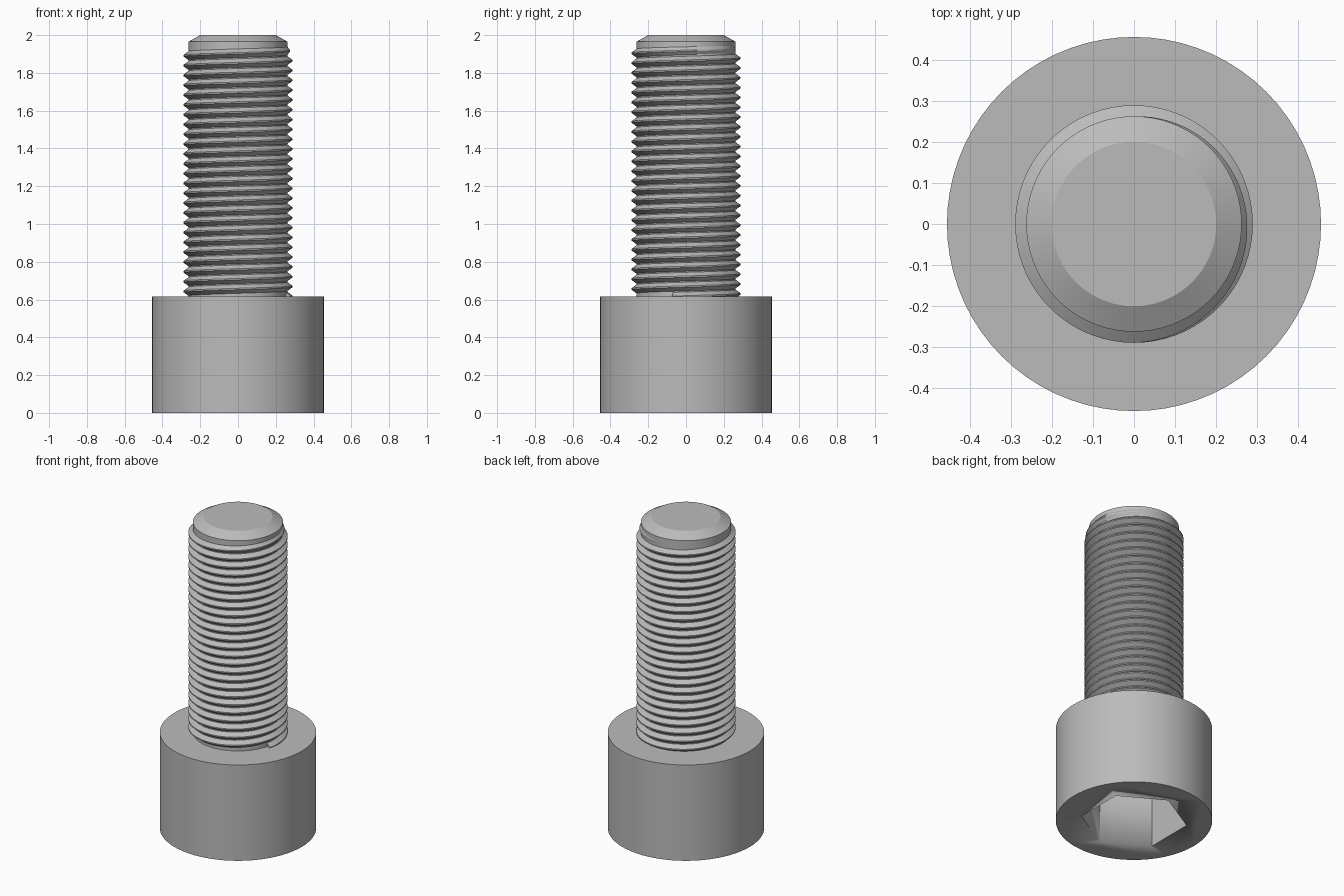
import bpy, bmesh, math
from math import cos, sin, pi

default = bpy.data.objects.get("Cube")
if default:
    bpy.data.objects.remove(default, do_unlink=True)

steel = bpy.data.materials.new("grey_steel")
steel.use_nodes = True
GREY = (0.5, 0.5, 0.5, 1)
steel.diffuse_color = GREY
steel.node_tree.nodes["Principled BSDF"].inputs["Base Color"].default_value = GREY

SEG = 72
HEAD_R, HEAD_H = 0.455, 0.615
CORE_R, CREST_R = 0.262, 0.289
PITCH, THREAD_END = 0.052, 1.93


def finish(bm, name):
    bmesh.ops.recalc_face_normals(bm, faces=bm.faces)
    mesh = bpy.data.meshes.new(name)
    bm.to_mesh(mesh)
    bm.free()
    obj = bpy.data.objects.new(name, mesh)
    bpy.context.collection.objects.link(obj)
    mesh.materials.append(steel)
    bpy.ops.object.select_all(action="DESELECT")
    obj.select_set(True)
    bpy.context.view_layer.objects.active = obj
    bpy.ops.object.shade_smooth_by_angle(angle=math.radians(20))
    return obj


def ring(bm, radius, z, n, turn=0.0):
    return [bm.verts.new((radius * cos(turn + 2 * pi * i / n),
                          radius * sin(turn + 2 * pi * i / n), z)) for i in range(n)]


def bridge(bm, a, b):
    for i in range(len(a)):
        j = (i + 1) % len(a)
        bm.faces.new((a[i], a[j], b[j], b[i]))


def prism(name, profile, n, turn=0.0):
    """Stack of rings closed at both ends."""
    bm = bmesh.new()
    rings = [ring(bm, r, z, n, turn) for r, z in profile]
    for a, b in zip(rings, rings[1:]):
        bridge(bm, a, b)
    bm.faces.new(rings[0])
    bm.faces.new(rings[-1])
    return finish(bm, name)


# Head with a hexagonal socket cut into its underside
head = prism("head", [(HEAD_R, 0), (HEAD_R, HEAD_H)], SEG)
cutter = prism("socket_cutter", [(0.31, -0.1), (0.31, 0.36)], 6, pi / 6)
cut = head.modifiers.new("socket", "BOOLEAN")
cut.object = cutter
cut.operation = "DIFFERENCE"
cut.solver = "EXACT"
bpy.context.view_layer.objects.active = head
bpy.ops.object.modifier_apply(modifier=cut.name)
bpy.data.objects.remove(cutter, do_unlink=True)

# Shank core with a chamfered tip
prism("shank", [(CORE_R, HEAD_H - 0.02), (CORE_R, 1.965), (0.2, 2.0)], SEG)

# Right-handed thread ridge, swept up the shank and fading out at the tip
bm = bmesh.new()
steps = round((THREAD_END - HEAD_H) / PITCH * SEG)
fade = SEG // 2
sections = []
for i in range(steps + 1):
    angle = pi / 2 - 2 * pi * (steps - i) / SEG
    z = THREAD_END - PITCH * (steps - i) / SEG
    grow = min(1, (steps - i) / fade)
    crest = CORE_R + (CREST_R - CORE_R) * grow
    shape = ((CORE_R - 0.004, -0.5), (crest, -0.07), (crest, 0.07), (CORE_R - 0.004, 0.5))
    sections.append([bm.verts.new((r * cos(angle), r * sin(angle), z + h * PITCH))
                     for r, h in shape])
for a, b in zip(sections, sections[1:]):
    bridge(bm, a, b)
bm.faces.new(sections[0])
bm.faces.new(sections[-1])
finish(bm, "thread")
